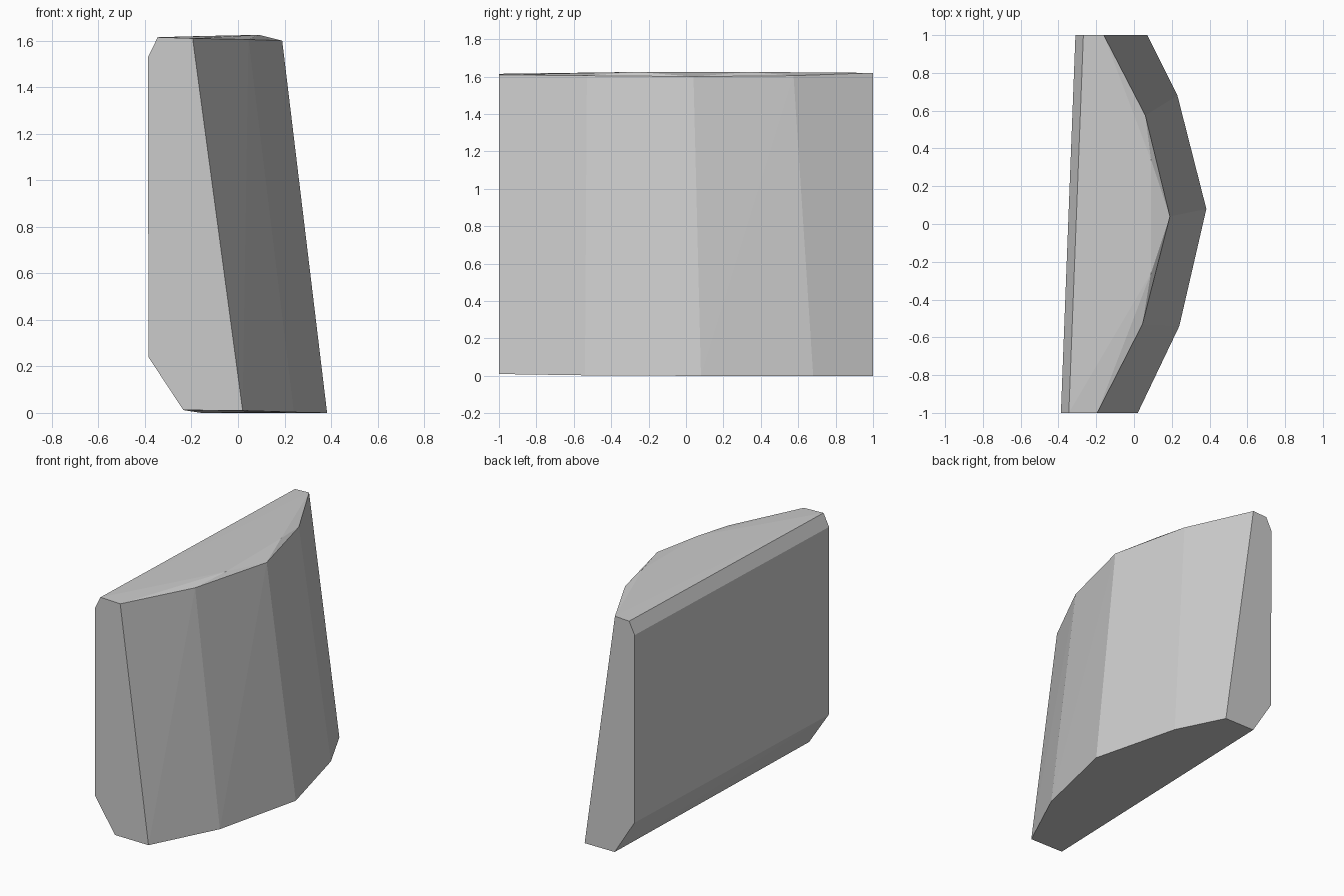
import bpy
import bmesh

cube = bpy.data.objects.get("Cube")
if cube:
    bpy.data.objects.remove(cube, do_unlink=True)

# Plain grey stone
grey = bpy.data.materials.new("stone_grey")
grey.use_nodes = True
colour = (0.6, 0.6, 0.6, 1)
grey.diffuse_color = colour
grey.node_tree.nodes["Principled BSDF"].inputs["Base Color"].default_value = colour

# Bowed rim at the foot and the narrower rim at the top, as (x, y, z)
foot_rim = [(0.02, -1, 0.01), (0.24, -0.54, 0.003), (0.383, 0.08, 0),
            (0.23, 0.68, 0), (0.07, 1, 0)]
top_rim = [(-0.195, -1, 1.61), (0.045, -0.53, 1.605), (0.19, 0.04, 1.6),
           (0.06, 0.575, 1.605), (-0.16, 1, 1.62)]
crown = [(0.09, -0.26, 1.625), (0.09, 0.34, 1.625)]

# Flat wall with chamfered upper and lower edges: (x, z) profile at the front end,
# shifted sideways at the back end
wall_profile = [(-0.235, 0.012), (-0.385, 0.24), (-0.387, 1.53), (-0.345, 1.615)]
wall = []
for y, shift in ((-1, 0), (1, 0.077)):
    wall += [(x + shift, y, z) for x, z in wall_profile]
# The foot settles level toward the back end
wall[4] = (wall[4][0], 1, 0)

# Faceted solid stretched over the rims and the wall
bm = bmesh.new()
for point in foot_rim + top_rim + crown + wall:
    bm.verts.new(point)
hull = bmesh.ops.convex_hull(bm, input=bm.verts)
loose = [v for v in set(hull["geom_interior"] + hull["geom_unused"])
         if isinstance(v, bmesh.types.BMVert)]
bmesh.ops.delete(bm, geom=loose, context="VERTS")
bmesh.ops.dissolve_limit(bm, angle_limit=0.003, verts=bm.verts, edges=bm.edges)
bmesh.ops.recalc_face_normals(bm, faces=bm.faces)

mesh = bpy.data.meshes.new("stone_block")
bm.to_mesh(mesh)
bm.free()
mesh.materials.append(grey)
stone = bpy.data.objects.new("stone_block", mesh)
bpy.context.collection.objects.link(stone)
